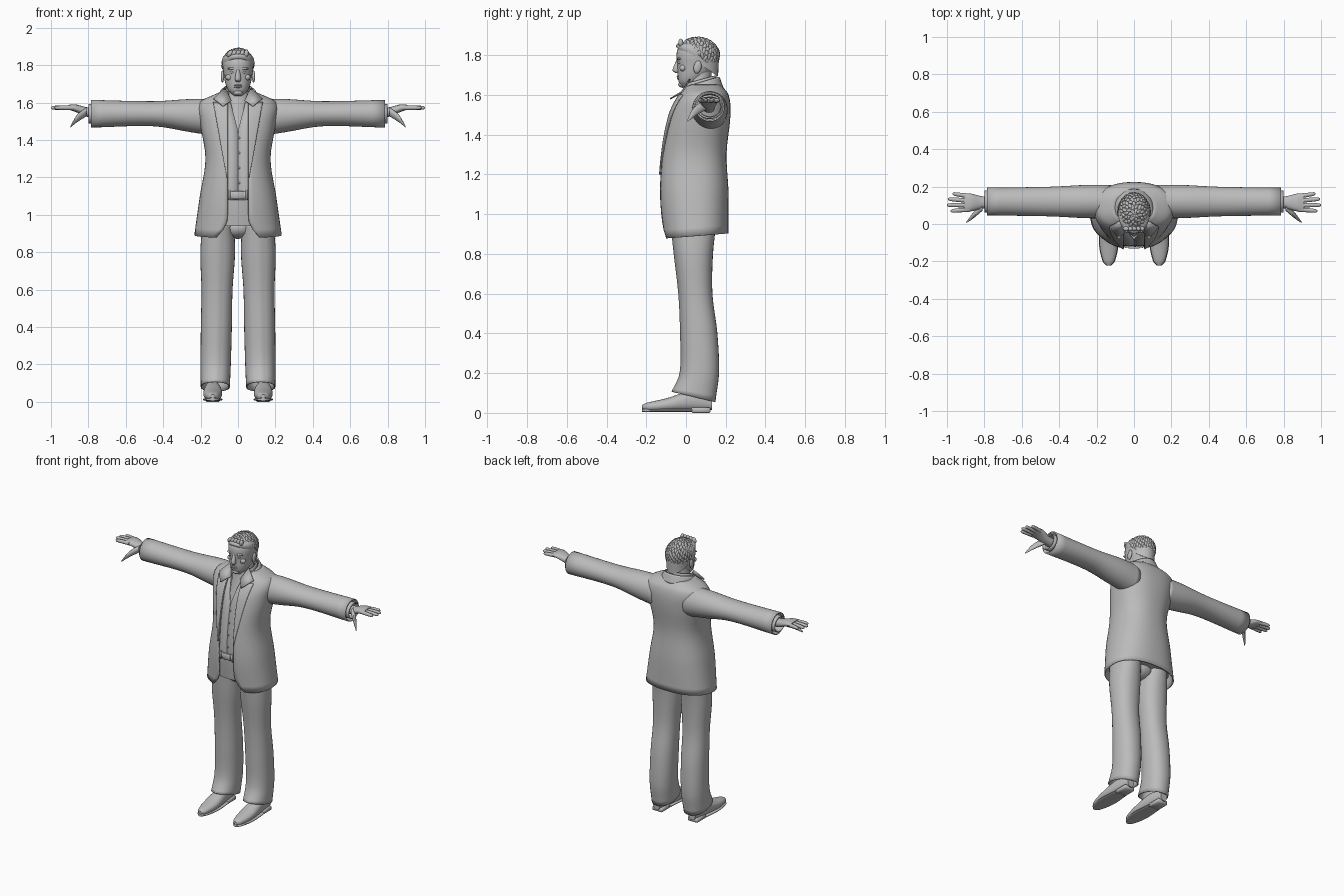
import bpy, bmesh, random
from math import sin, cos, asin, pi, sqrt
from mathutils import Vector, Matrix

random.seed(4)
if bpy.data.objects.get("Cube"):
    bpy.data.objects.remove(bpy.data.objects["Cube"])

grey = bpy.data.materials.new("plain_grey")
grey.use_nodes = True
tone = (.5, .5, .5, 1)
grey.diffuse_color = tone
grey.node_tree.nodes["Principled BSDF"].inputs["Base Color"].default_value = tone
made = []


def finish(name, bm, mirror=False, thick=0):
    bmesh.ops.recalc_face_normals(bm, faces=bm.faces)
    mesh = bpy.data.meshes.new(name)
    bm.to_mesh(mesh)
    bm.free()
    mesh.materials.append(grey)
    obj = bpy.data.objects.new(name, mesh)
    bpy.context.collection.objects.link(obj)
    if thick:
        shell = obj.modifiers.new("thickness", "SOLIDIFY")
        shell.thickness = thick
        shell.offset = 0
    if mirror:
        obj.modifiers.new("mirror", "MIRROR")
    made.append(obj)


def section(rings, w):
    """Smoothly interpolated centre, half width and half depth at w."""
    last = len(rings) - 1
    k = max(i for i in range(last) if i == 0 or rings[i][0] <= w)
    before, start, end, after = (rings[min(max(i, 0), last)] for i in range(k - 1, k + 3))
    span = end[0] - start[0]
    t = (w - start[0]) / span
    values = []
    for a, b, c, d in list(zip(before, start, end, after))[1:]:
        slope_in = (c - a) / (end[0] - before[0]) * span
        slope_out = (d - b) / (after[0] - start[0]) * span
        ease = t * t * (3 - 2 * t)
        values.append(b + (c - b) * ease + slope_in * t * (1 - t) ** 2 - slope_out * t * t * (1 - t))
    return values


def power(value, e):
    return abs(value) ** e * (1 if value > 0 else -1)


def loft(name, rings, axis="Z", side=0, lean=0, low=-9, high=9, swell=0, e=1, n=32,
         gap=None, end=None, tilt=0, fade=2, cap=True, ridge=0, **options):
    """Rings are (position along axis, centre, half width, half depth)."""
    bm = bmesh.new()
    rings = sorted(rings)
    steps = [a[0] + (b[0] - a[0]) * i / 5 for a, b in zip(rings, rings[1:]) for i in range(6)]
    steps = sorted({round(min(max(w, low), high), 5) for w in steps})
    rows = []
    for k, w in enumerate(steps):
        centre, ru, rv = section(rings, w)
        ru, rv = ru + swell, rv + swell
        angle = lambda width: asin(min(1, width / ru) ** (1 / e))
        first = angle(gap(w)) if gap else 0
        final = angle(end(w)) if end else 2 * pi - first
        slope = tilt * (1 - k / (len(steps) - 1)) ** fade
        row = []
        for i in range(n + 1 if gap else n):
            t = first + (final - first) * i / n
            u = side + lean * w + ru * power(sin(t), e)
            dv = -rv * power(cos(t), e) - (ridge if i == 0 else 0)
            h, v = w + slope * dv, centre + dv
            row.append(bm.verts.new({"Z": (u, v, h), "X": (h, u, v), "Y": (u, h, v)}[axis]))
        rows.append(row)
    for below, above in zip(rows, rows[1:]):
        for i in range(n):
            j = (i + 1) % len(below)
            bm.faces.new((below[i], below[j], above[j], above[i]))
    if cap and not gap:
        bm.faces.new(rows[0])
        bm.faces.new(rows[-1])
    finish(name, bm, **options)


def balls(name, items, **options):
    bm = bmesh.new()
    for place, size, turn in items:
        matrix = Matrix.Translation(place) @ turn.to_4x4() @ Matrix.Diagonal((*size, 1))
        bmesh.ops.create_icosphere(bm, subdivisions=2, radius=1, matrix=matrix)
    finish(name, bm, **options)


def ball(name, place, size, turn=Matrix(), **options):
    balls(name, [(place, size, turn)], **options)


def box(name, place, size, **options):
    bm = bmesh.new()
    bmesh.ops.create_cube(bm, size=1, matrix=Matrix.Translation(place) @ Matrix.Diagonal((*size, 1)))
    bmesh.ops.bevel(bm, geom=bm.edges[:], offset=min(size) / 5, segments=1, affect="EDGES")
    finish(name, bm, **options)


# Jacket: an open shell whose front edges curve away towards the hem
torso = [(.89, .05, .23, .16), (1.1, .04, .2, .17), (1.3, .04, .17, .16),
         (1.5, .07, .2, .15), (1.6, .09, .2, .12), (1.65, .09, .1, .08)]


def front_edge(z):
    return .055 + 5 * max(0, 1 - z) ** 2


loft("jacket_body", torso, n=48, e=.85, gap=front_edge, tilt=.08, thick=.008)
loft("lapels", torso, n=6, e=.85, low=1.2, high=1.6, swell=.008, gap=front_edge,
     end=lambda z: .06 + .18 * (z - 1.2), thick=.006, mirror=True)
loft("jacket_collar", [(1.6, .07, .125, .115), (1.66, .065, .09, .1)],
     gap=lambda z: .07, tilt=.3, fade=0, thick=.008)

# Sleeves with shirt cuffs inside
loft("sleeves", [(.12, 1.52, .085, .095), (.25, 1.53, .085, .085), (.45, 1.54, .075, .063), (.785, 1.54, .07, .07)],
     axis="X", side=.12, cap=False, thick=.008, mirror=True)
loft("shirt_cuffs", [(.7, 1.54, .055, .05), (.8, 1.54, .055, .05)],
     axis="X", side=.12, cap=False, thick=.006, mirror=True)

# Hands with four fingers and a thumb
loft("palms", [(.74, 1.54, .03, .03), (.81, 1.55, .033, .025), (.87, 1.57, .047, .02), (.91, 1.575, .05, .012)],
     axis="X", side=.115, e=.85, n=16, mirror=True)
for i, (finger, tip) in enumerate((("index", .98), ("middle", 1), ("ring", .995), ("little", .97))):
    lean = (i - 1) * .08
    loft(finger + "_fingers", [(x, 1.572, r, r) for x, r in ((.88, .013), (tip - .01, .01), (tip, .004))],
         axis="X", side=.076 + .025 * i - lean * .9, lean=lean, n=10, mirror=True)
loft("thumbs", [(.81, 1.55, .024, .024), (.86, 1.515, .016, .02), (.895, 1.472, .004, .005)],
     axis="X", side=.905, lean=-1, n=12, mirror=True)

# Shirt, following the jacket and open at the throat
loft("shirt", torso, e=.85, low=1.08, swell=-.012, gap=lambda z: .26 * max(0, z - 1.45), thick=.004)
loft("shirt_collar", [(1.62, .065, .085, .09), (1.675, .065, .075, .085)],
     gap=lambda z: .05, tilt=.28, fade=0, thick=.006)
bm = bmesh.new()
bm.faces.new([bm.verts.new(p) for p in ((.035, -.025, 1.61), (.07, .02, 1.68), (.13, -.015, 1.62), (.08, -.08, 1.58))])
finish("collar_points", bm, thick=.007, mirror=True)
for i in range(4):
    z = 1.17 + i * .08
    centre, width, depth = section(torso, z)
    ball("shirt_button", (.006, centre - depth + .01, z), (.006, .004, .006))

# Belt and buckle
loft("belt", torso, e=.85, low=1.085, high=1.125, swell=-.007, cap=False, thick=.006)
box("buckle", (0, -.125, 1.105), (.06, .012, .042))
for x in (-.045, .045):
    box("belt_loop", (x, -.122, 1.105), (.01, .012, .055))

# Trousers with pressed creases
loft("trouser_seat", torso, low=.94, high=1.1, swell=-.015)
ball("trouser_crotch", (0, .04, .93), (.1, .09, .06))
loft("trouser_legs", [(.08, .04, .075, .105), (.2, .07, .078, .093), (.4, .067, .08, .088),
                      (.6, .05, .08, .08), (.8, .04, .09, .093), (.96, .04, .08, .11)],
     side=.123, lean=-.018, e=.9, tilt=-.24, fade=9, cap=False, ridge=.006, thick=.006, mirror=True)

# Shoes with soles and heels
shoe = [(-.222, .03, .01, .01), (-.2, .03, .03, .02), (-.1, .04, .05, .033), (.03, .06, .042, .05), (.13, .05, .025, .035)]
loft("shoes", shoe, axis="Y", side=.135, e=.9, mirror=True)
loft("soles", [(y, .012, width + .003, .008) for y, centre, width, depth in shoe[:-1]],
     axis="Y", side=.135, e=.7, mirror=True)
box("heels", (.135, .075, .014), (.076, .095, .028), mirror=True)

# Neck and head
loft("neck", [(1.42, .04, .08, .1), (1.6, .06, .07, .065), (1.72, .07, .06, .06)])
loft("head", [(1.634, 0, .02, .02), (1.67, .02, .055, .058), (1.74, .05, .075, .093),
              (1.83, .055, .077, .097), (1.88, .055, .025, .04)], e=.92)
loft("nose", [(1.71, -.042, .01, .01), (1.723, -.05, .016, .018), (1.78, -.038, .008, .008)], n=12)
ball("brows", (.032, -.034, 1.782), (.027, .012, .007), mirror=True)
ball("eyes", (.031, -.033, 1.762), (.014, .009, .007), mirror=True)
ball("cheekbones", (.046, -.015, 1.735), (.022, .018, .018), mirror=True)
for lip, z in (("upper_lip", 1.692), ("lower_lip", 1.683)):
    ball(lip, (0, -.037, z), (.022, .01, .005))
ball("chin", (0, -.02, 1.653), (.026, .02, .016))
ball("ears", (.083, .058, 1.74), (.009, .02, .034), Matrix.Rotation(-.2, 3, "X"), mirror=True)

# Hair: a cap covered with overlapping locks
loft("hair_cap", [(1.765, .057, .08, .105), (1.84, .057, .08, .1), (1.885, .055, .02, .03)], tilt=-.7)
locks = []
count = 260
for i in range(count):
    z = 1 - (2 * i + 1) / count
    r = sqrt(1 - z * z)
    d = Vector((r * cos(i * 2.4), r * sin(i * 2.4), z))
    if z > -1.25 * d.y:
        normal = Vector((d.x, d.y * .8, d.z))
        turn = (normal.to_track_quat("Z", "Y").to_matrix()
                @ Matrix.Rotation(random.uniform(-.5, .5), 3, "Z") @ Matrix.Rotation(.25, 3, "X"))
        place = Vector((d.x * .083, .057 + d.y * .106, 1.797 + d.z * .088))
        locks.append((place, (.01, random.uniform(.016, .024), .007), turn))
for i in range(-2, 3):
    locks.append((Vector((i * .022, -.026, 1.862)), (.013, .013, .022), Matrix.Rotation(.4 - i / 8, 3, "Y")))
balls("hair_locks", locks)

# Smooth shading everywhere, keeping sharp edges
bpy.ops.object.select_all(action="DESELECT")
for obj in made:
    obj.select_set(True)
bpy.context.view_layer.objects.active = made[0]
bpy.ops.object.shade_smooth_by_angle(angle=.8)
